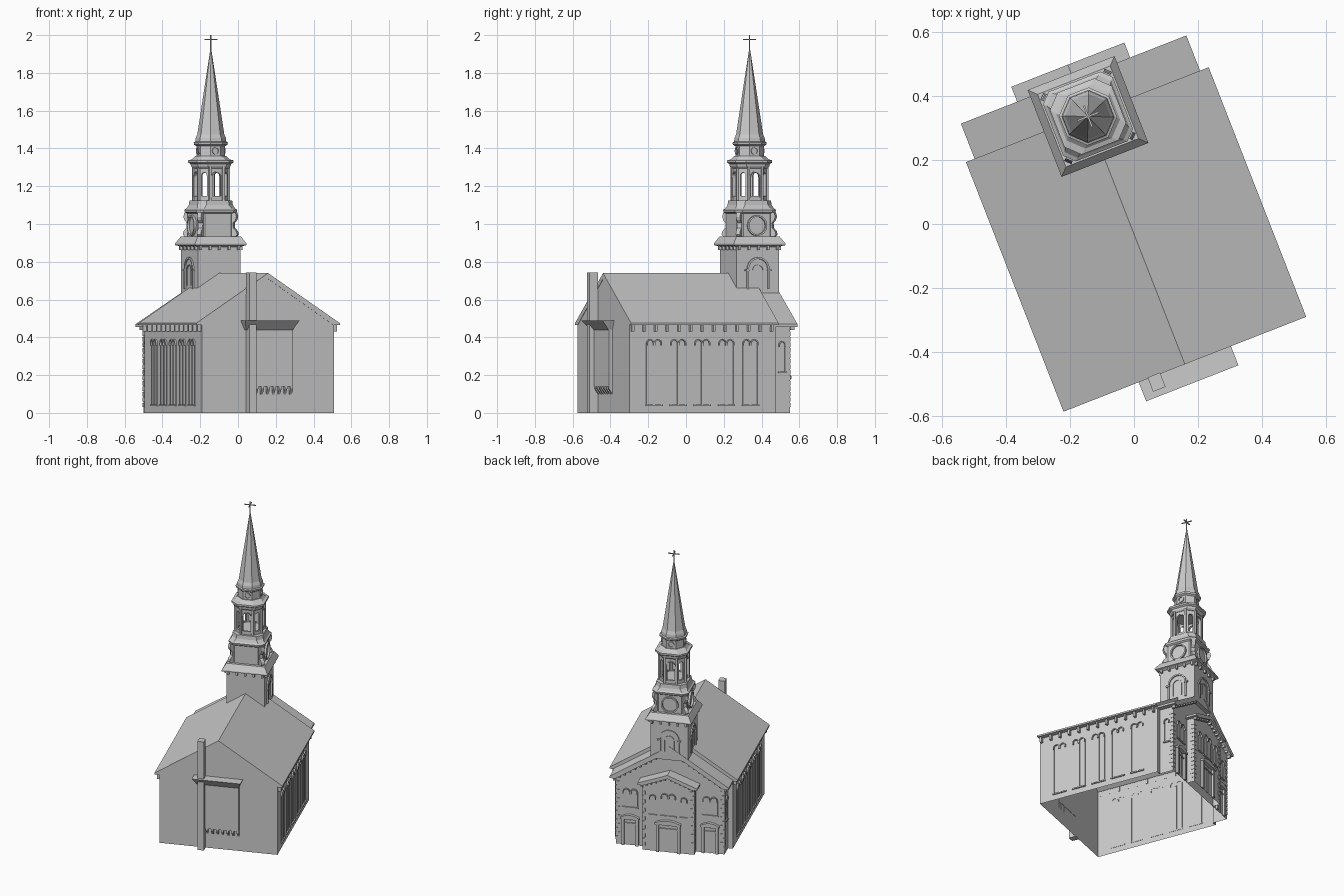
import bpy, bmesh
from math import sin, cos, pi, radians
from mathutils import Matrix, Vector

if "Cube" in bpy.data.objects:
    bpy.data.objects.remove(bpy.data.objects["Cube"])

# The building is turned on the plot; everything is built in its own axes
M = Matrix.Rotation(radians(21.35), 4, 'Z') @ Matrix.Translation((-0.0115, 0, 0))
TY = 0.366           # tower centre along the nave


def finish(name, bm):
    bmesh.ops.recalc_face_normals(bm, faces=bm.faces)
    bm.transform(M)
    me = bpy.data.meshes.new(name)
    bm.to_mesh(me)
    bm.free()
    ob = bpy.data.objects.new(name, me)
    bpy.context.collection.objects.link(ob)
    return ob


def bridge(bm, rings):
    rings = [[bm.verts.new(p) for p in r] for r in rings]
    n = len(rings[0])
    for a, b in zip(rings, rings[1:]):
        for i in range(n):
            bm.faces.new((a[i], a[(i + 1) % n], b[(i + 1) % n], b[i]))
    bm.faces.new(rings[0])
    bm.faces.new(rings[-1])


def frame(deg, x, y):
    # wall frame: u along wall, v up, w outward
    s, c = sin(radians(deg)), cos(radians(deg))
    return Matrix(((-s, 0, c, x), (c, 0, s, y), (0, 1, 0, 0), (0, 0, 0, 1)))


def prism(bm, pts, F, w0, w1):
    bridge(bm, [[F @ Vector((u, v, w)) for u, v in pts] for w in (w0, w1)])


def box(bm, x0, x1, y0, y1, z0, z1):
    bridge(bm, [[(x0, y0, z), (x1, y0, z), (x1, y1, z), (x0, y1, z)] for z in (z0, z1)])


def panel(bm, F, u0, u1, v0, v1, w0, w1):
    prism(bm, [(u0, v0), (u1, v0), (u1, v1), (u0, v1)], F, w0, w1)


def arch(u, hw, z0, z1, n=10):
    top = [(u + hw * cos(pi * i / n), z1 - hw + hw * sin(pi * i / n)) for i in range(n + 1)]
    return [(u + hw, z0)] + top + [(u - hw, z0)]


def arch_frame(bm, F, u, hw, z0, z1, t=0.006, d=0.008):
    prism(bm, arch(u, hw, z0, z1) + arch(u, hw - t, z0, z1 - t)[::-1], F, -0.002, d)


def window(bm, F, u, hw, z0, z1, n):
    # group of n narrow arched lights with hoods and a shared sill
    for i in range(n):
        c = u + (2 * i - n + 1) * hw
        arch_frame(bm, F, c, hw, z0, z1, 0.005, 0.003)
        arch_frame(bm, F, c, hw, z1 - hw - 0.012, z1, 0.006, 0.009)
    panel(bm, F, u - n * hw - 0.004, u + n * hw + 0.004, z0 - 0.008, z0, -0.002, 0.008)


def round_frame(bm, F, z, r, t, d, n=24):
    bridge(bm, [[F @ Vector((q * cos(2 * pi * i / n), z + q * sin(2 * pi * i / n), w)) for i in range(n)]
                for q, w in ((r, -0.004), (r, d), (r - t, d), (r - t, -0.004))])


def loft(bm, secs):
    # chamfered-square tower sections (half width, chamfer, z)
    rings = []
    for h, c, z in secs:
        k = h - c
        p = [(h, -k), (h, k), (k, h), (-k, h), (-h, k), (-h, -k), (-k, -h), (k, -h)]
        if c == 0:
            p = [(h, -h), (h, h), (-h, h), (-h, -h)]
        rings.append([(x, y + TY, z) for x, y in p])
    bridge(bm, rings)


def drop_caps(bm, test):
    # open shells: remove faces whose centre passes the test
    gone = [f for f in bm.faces if test(f.calc_center_median())]
    bmesh.ops.delete(bm, geom=gone, context='FACES')


def walls(name, hw, y0, y1, eave, ridge, open_y):
    bm = bmesh.new()
    prism(bm, [(-hw, 0), (hw, 0), (hw, eave), (0, ridge), (-hw, eave)], frame(90, 0, 0), y0, y1)
    drop_caps(bm, lambda c: c.z < 1e-4 or abs(c.y - open_y) < 1e-4)
    finish(name, bm)


def roof(name, hw, y0, y1, eave, ridge, t, drop):
    bm = bmesh.new()
    prism(bm, [(-hw, eave), (0, ridge), (hw, eave), (hw, eave - t), (hw - 0.035, eave - t),
               (0, ridge - drop), (0.035 - hw, eave - t), (-hw, eave - t)], frame(90, 0, 0), y0, y1)
    finish(name, bm)


# Nave, front block and porch
walls("nave_walls", 0.376, -0.465, 0.365, 0.47, 0.715, 0.365)
walls("front_walls", 0.346, 0.365, 0.46, 0.46, 0.685, 0.365)
walls("porch_walls", 0.165, 0.455, 0.51, 0.455, 0.515, 0.455)
roof("nave_roof", 0.408, -0.467, 0.372, 0.475, 0.74, 0.011, 0.03)
roof("front_roof", 0.379, 0.3, 0.49, 0.47, 0.712, 0.014, 0.035)
roof("porch_roof", 0.19, 0.43, 0.54, 0.466, 0.538, 0.013, 0.024)
bm = bmesh.new()
for a, b in ((-0.376, -0.346), (0.346, 0.376)):
    box(bm, a, b, 0.362, 0.366, 0, 0.475)
finish("wall_returns", bm)

# Side windows, eave brackets and corner stones
win, br, quoin = bmesh.new(), bmesh.new(), bmesh.new()
for s, deg in ((1, 0), (-1, 180)):
    F = frame(deg, s * 0.376, 0)
    for i in range(5):
        window(win, F, s * (-0.325 + 0.137 * i), 0.022, 0.045, 0.39, 2)
    for i in range(13):
        u = s * (-0.45 + 0.066 * i)
        panel(br, F, u - 0.006, u + 0.006, 0.43, 0.466, -0.002, 0.02)
    window(win, frame(deg, s * 0.346, 0), s * 0.415, 0.02, 0.22, 0.38, 1)
    for i in range(14):
        z, w = 0.03 + i * 0.029, 0.018 + 0.008 * (i % 2)
        for x, y in ((0.346, 0.46), (0.165, 0.51)):
            xs = sorted((s * (x - w), s * (x + 0.003)))
            box(quoin, *xs, y - w, y + 0.003, z, z + 0.023)
    # brackets under the raking eaves
    for n, hw, rz, k, y in ((11, 0.365, 0.677, 0.64, 0.46), (6, 0.175, 0.514, 0.38, 0.51)):
        for i in range(n):
            x = hw * (i + 0.7) / n
            z = rz - k * x
            xs = sorted((s * (x - 0.006), s * (x + 0.006)))
            box(br, *xs, y - 0.002, y + 0.02, z - 0.012, z + 0.012)

# Front doors and upper windows
FF, FP = frame(90, 0, 0.46), frame(90, 0, 0.51)
door = bmesh.new()
for F, u, hw, h in ((FF, 0.255, 0.045, 0.18), (FF, -0.255, 0.045, 0.18), (FP, 0, 0.068, 0.19)):
    for s in (-1, 1):
        panel(door, F, u + s * hw - 0.009, u + s * hw + 0.009, 0, h, -0.002, 0.014)
    panel(door, F, u - 0.002, u + 0.002, 0, h - 0.01, -0.002, 0.006)
    panel(door, F, u - hw, u + hw, h - 0.035, h - 0.028, -0.002, 0.008)
    k = hw + 0.014
    prism(door, [(u - k, h), (u + k, h), (u + k, h + 0.012), (u + k * .5, h + 0.026), (u, h + 0.031),
                 (u - k * .5, h + 0.026), (u - k, h + 0.012)], F, -0.002, 0.022)
for u in (-0.255, 0.255):
    window(win, FF, u, 0.024, 0.26, 0.385, 2)
window(win, FP, 0, 0.024, 0.25, 0.4, 2)
for u in (-0.1, 0.1):
    window(win, FP, u, 0.022, 0.25, 0.385, 1)
finish("windows", win)
finish("eave_brackets", br)
finish("corner_stones", quoin)
finish("doors", door)

# Rear hanging bay with flared top, corbels and chimney
bm = bmesh.new()
box(bm, -0.12, 0.134, -0.486, -0.462, 0.14, 0.45)
bridge(bm, [[(-x, -y, z), (x, -y, z), (x, -0.462, z), (-x, -0.462, z)]
            for x, y, z in ((0.132, 0.486, 0.438), (0.155, 0.531, 0.49))])
for i in range(7):
    x = -0.07 + 0.033 * i
    bridge(bm, [[(x + d, -0.486, 0.142), (x + d, -0.486, 0.128), (x + d, -0.463, 0.095), (x + d, -0.463, 0.142)]
                for d in (-0.007, 0.007)])
finish("rear_bay", bm)
bm = bmesh.new()
box(bm, -0.124, -0.082, -0.511, -0.463, 0, 0.742)
finish("chimney", bm)

# Square tower base
bm = bmesh.new()
loft(bm, [(.121, 0, .62), (.121, 0, .878), (.132, 0, .884), (.146, 0, .888), (.146, 0, .897), (.122, 0, .935)])
finish("tower_base", bm)
det = bmesh.new()
for deg in (0, 90, 180, 270):
    c, s = cos(radians(deg)), sin(radians(deg))
    F = frame(deg, c * 0.121, TY + s * 0.121)
    for i in range(5):
        u = -0.108 + 0.054 * i
        panel(det, F, u - 0.006, u + 0.006, 0.862, 0.886, -0.002, 0.014)
    round_frame(det, frame(deg, c * 0.07, TY + s * 0.07), 1.387, 0.02, 0.005, 0.007, 16)
    if deg == 270:
        continue
    arch_frame(det, F, 0, 0.064, 0.655, 0.825, 0.01, 0.008)
    arch_frame(det, F, 0, 0.032, 0.675, 0.785, 0.004, 0.005)
    for q in (-1, 1):
        panel(det, F, q * 0.064 - 0.012, q * 0.064 + 0.012, 0.75, 0.76, -0.002, 0.011)
    # round dials on the second stage
    F2 = frame(deg, c * 0.104, TY + s * 0.104)
    round_frame(det, F2, 0.992, 0.055, 0.009, 0.012)
finish("tower_trim", det)

# Second stage with corner scrolls
bm = bmesh.new()
loft(bm, [(.104, .03, .925), (.104, .03, 1.055), (.114, .03, 1.062), (.117, .03, 1.075), (.108, .03, 1.082),
          (.1, .035, 1.1), (.097, .035, 1.125), (.08, .035, 1.125)])
finish("dial_stage", bm)
bm = bmesh.new()
prof = [(.11, .93), (.146, .932), (.157, .945), (.152, .962), (.135, .98), (.133, 1.005), (.147, 1.02),
        (.153, 1.038), (.148, 1.06), (.11, 1.06)]
for deg in (45, 135, 225, 315):
    prism(bm, prof, frame(deg - 90, 0, TY), -0.012, 0.012)
finish("corner_scrolls", bm)

# Open belfry, hollowed and cut through by arches
bm = bmesh.new()
loft(bm, [(.082, .04, 1.12), (.082, .04, 1.3)])
bel = finish("belfry", bm)


def cut(bm):
    ob = finish("belfry_cutter", bm)
    ob.hide_render = True
    ob.display_type = 'WIRE'
    m = bel.modifiers.new("cut", 'BOOLEAN')
    m.operation, m.object, m.solver = 'DIFFERENCE', ob, 'EXACT'


bm = bmesh.new()
loft(bm, [(.07, .034, 1.14), (.07, .034, 1.285)])
cut(bm)
for deg, hw in ((0, 0.025), (90, 0.025), (45, 0.015), (135, 0.015)):
    bm = bmesh.new()
    prism(bm, arch(0, hw, 1.147, 1.272), frame(deg, 0, TY), -0.2, 0.2)
    cut(bm)
bm = bmesh.new()
for deg in range(0, 360, 90):
    c, s = cos(radians(deg)), sin(radians(deg))
    F = frame(deg, c * 0.082, TY + s * 0.082)
    arch_frame(bm, F, 0, 0.03, 1.14, 1.278, 0.005, 0.005)
    for q in (-1, 1):
        panel(bm, F, q * 0.038 - 0.006, q * 0.038 + 0.006, 1.125, 1.305, -0.004, 0.009)
finish("belfry_columns", bm)
bm = bmesh.new()
loft(bm, [(.085, .04, 1.295), (.092, .04, 1.305), (.094, .04, 1.318), (.104, .042, 1.325), (.104, .042, 1.337),
          (.09, .045, 1.342), (.076, .0445, 1.36), (.06, .035, 1.36)])
finish("belfry_cornice", bm)

# Octagonal drum and spire
bm = bmesh.new()
loft(bm, [(p, p * .5858, z) for p, z in ((.07, 1.35), (.07, 1.412), (.082, 1.42), (.084, 1.432), (.076, 1.436),
                                        (.074, 1.455), (.066, 1.475), (.004, 1.915), (.003, 1.92))])
finish("spire", bm)

# Finial
bm = bmesh.new()
box(bm, -.0025, .0025, TY - .0025, TY + .0025, 1.9, 2.0)
box(bm, -.036, .036, TY - .003, TY + .003, 1.974, 1.979)
box(bm, -.003, .003, TY - .036, TY + .036, 1.974, 1.979)
finish("finial", bm)
